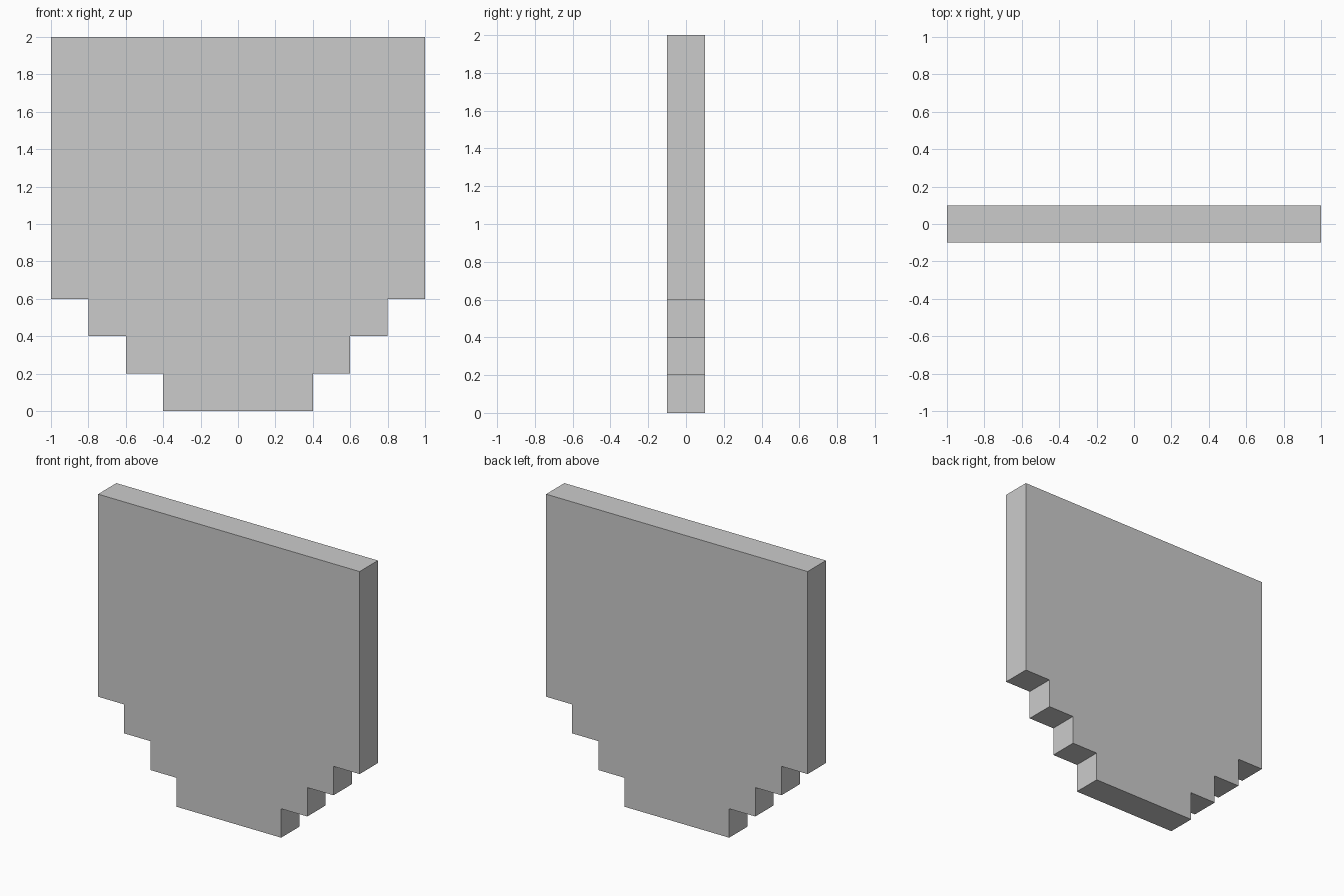
import bpy
import bmesh

if "Cube" in bpy.data.objects:
    bpy.data.objects.remove(bpy.data.objects["Cube"])

HALF_DEPTH = 0.1

# Right half of the stepped outline, bottom to top (x, z)
right = [(0.4, 0.0), (0.4, 0.2), (0.6, 0.2), (0.6, 0.4),
         (0.8, 0.4), (0.8, 0.6), (1.0, 0.6), (1.0, 2.0)]
outline = right + [(-x, z) for x, z in reversed(right)]

# Stepped panel: front profile extruded through its thickness
bm = bmesh.new()
front = bm.faces.new([bm.verts.new((x, -HALF_DEPTH, z)) for x, z in outline])
result = bmesh.ops.extrude_face_region(bm, geom=[front], use_keep_orig=True)
back_verts = [g for g in result["geom"] if isinstance(g, bmesh.types.BMVert)]
bmesh.ops.translate(bm, verts=back_verts, vec=(0, 2 * HALF_DEPTH, 0))
bmesh.ops.recalc_face_normals(bm, faces=bm.faces)

mesh = bpy.data.meshes.new("stepped_panel")
bm.to_mesh(mesh)
bm.free()
panel = bpy.data.objects.new("stepped_panel", mesh)
bpy.context.collection.objects.link(panel)
